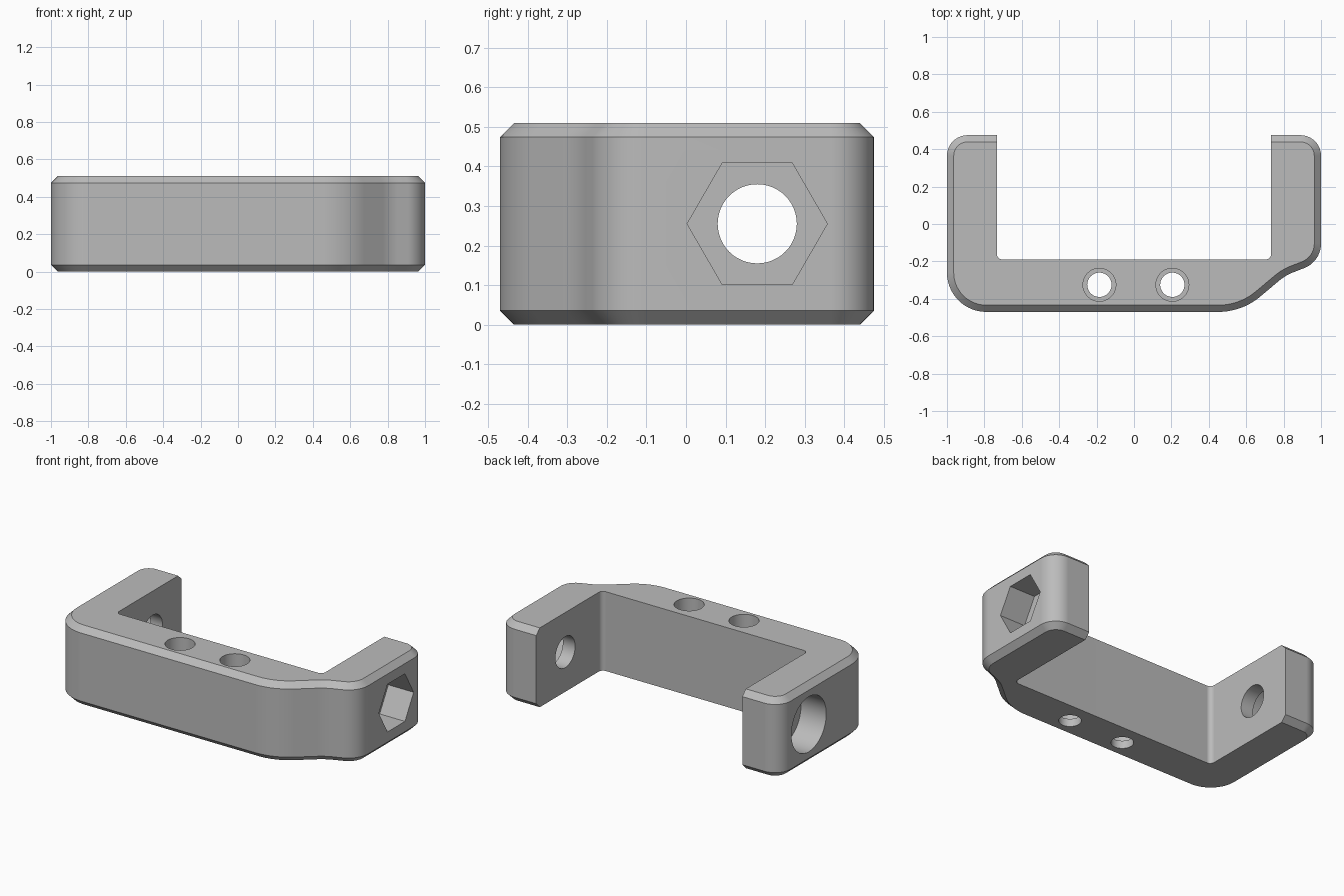
import bpy
from math import sin, cos, radians, pi
from mathutils import Vector

old = bpy.data.objects.get("Cube")
if old:
    bpy.data.objects.remove(old, do_unlink=True)

HEIGHT, CHAMFER = 0.51, 0.036
INNER_X, BACK_Y = 0.733, 0.475

grey = bpy.data.materials.new("plain grey")
grey.use_nodes = True
colour = (0.5, 0.5, 0.5, 1)
grey.diffuse_color = colour
grey.node_tree.nodes["Principled BSDF"].inputs["Base Color"].default_value = colour


def arc(cx, cy, r, start, end, n=10):
    """Points along an arc, angles in degrees."""
    steps = [radians(start + (end - start) * i / n) for i in range(n + 1)]
    return [Vector((cx + r * cos(a), cy + r * sin(a))) for a in steps]


# Outer outline, counter-clockwise from the back of one arm to the other
outer = [Vector((-INNER_X, BACK_Y))]
outer += arc(-0.89, BACK_Y - 0.11, 0.11, 90, 180)
outer += arc(-0.79, -0.26, 0.21, 180, 270, 14)
outer += arc(0.45, -0.12, 0.35, -90, -50)
outer += arc(0.955, -0.5185, 0.28, 130, 110, 6)
outer += arc(0.86, -0.105, 0.14, -70, 0)
outer += arc(0.89, BACK_Y - 0.11, 0.11, 0, 90)
outer += [Vector((INNER_X, BACK_Y))]

# Inner outline with small fillets in the corners
fillet = 0.03
inner = arc(INNER_X - fillet, -0.19 + fillet, fillet, 0, -90, 6)
inner += arc(-INNER_X + fillet, -0.19 + fillet, fillet, -90, -180, 6)


def inset(path, d):
    """Move the outer outline inward by d."""
    result = []
    for i, p in enumerate(path):
        if i in (0, len(path) - 1):
            result.append(p - Vector((0, d)))
            continue
        a = (p - path[i - 1]).normalized()
        b = (path[i + 1] - p).normalized()
        na, nb = Vector((-a.y, a.x)), Vector((-b.y, b.x))
        result.append(p + (na + nb) * d / (1 + na.dot(nb)))
    return result


# Body: four stacked rings give the chamfered outside and plain inside
verts, faces = [], []
n = len(outer) + len(inner)
levels = [(0, CHAMFER), (CHAMFER, 0), (HEIGHT - CHAMFER, 0), (HEIGHT, CHAMFER)]
for z, d in levels:
    verts += [(p.x, p.y, z) for p in inset(outer, d) + inner]
for k in range(len(levels) - 1):
    for i in range(n):
        j = (i + 1) % n
        faces.append((k * n + i, k * n + j, (k + 1) * n + j, (k + 1) * n + i))
faces.append(tuple(reversed(range(n))))
faces.append(tuple(range(3 * n, 4 * n)))

mesh = bpy.data.meshes.new("bracket_body")
mesh.from_pydata(verts, [], faces)
mesh.materials.append(grey)
body = bpy.data.objects.new("bracket_body", mesh)
bpy.context.collection.objects.link(body)


def drill(location, radius, depth, axis="Z", sides=48):
    """Cut a round or many-sided hole centred on location."""
    turn = (0, pi / 2, 0) if axis == "X" else (0, 0, 0)
    bpy.ops.mesh.primitive_cylinder_add(vertices=sides, radius=radius, depth=depth,
                                        location=location, rotation=turn)
    cutter = bpy.context.object
    cutter.data.materials.append(grey)
    bpy.ops.object.select_all(action="DESELECT")
    body.select_set(True)
    bpy.context.view_layer.objects.active = body
    mod = body.modifiers.new("hole", "BOOLEAN")
    mod.operation, mod.solver, mod.object = "DIFFERENCE", "EXACT", cutter
    bpy.ops.object.modifier_apply(modifier=mod.name)
    bpy.data.objects.remove(cutter, do_unlink=True)


# Cross holes: hexagonal nut pocket on the left arm, round pocket on the right
hole_y, hole_z, pocket = 0.18, HEIGHT / 2, 0.18
for side, sides in ((1, 6), (-1, 48)):
    drill((side * 0.87, hole_y, hole_z), 0.1, 0.5, "X")
    drill((side, hole_y, hole_z), 0.177, 2 * pocket, "X", sides)

# Mounting holes: wide from the top, narrow through the floor
for x in (-0.185, 0.205):
    drill((x, -0.325, HEIGHT / 2), 0.065, 1)
    drill((x, -0.325, HEIGHT), 0.088, 2 * (HEIGHT - 0.05))

# Smooth rounded walls, crisp edges
bpy.ops.object.shade_smooth_by_angle(angle=radians(25))
weighted = body.modifiers.new("even shading", "WEIGHTED_NORMAL")
weighted.keep_sharp = True
